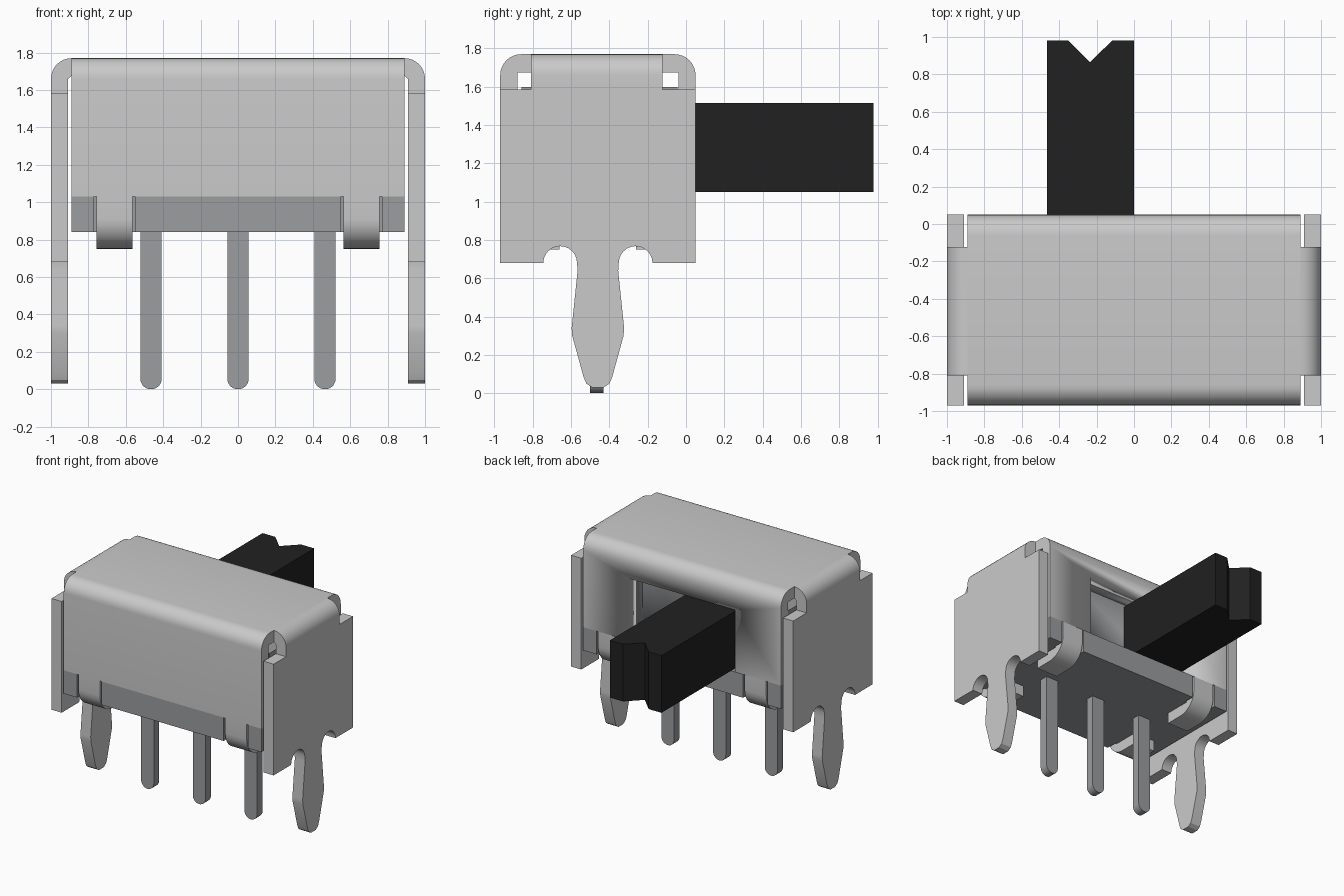
import bpy, bmesh, math

if "Cube" in bpy.data.objects:
    bpy.data.objects.remove(bpy.data.objects["Cube"])

def material(name, r, g, b):
    m = bpy.data.materials.new(name)
    m.diffuse_color = (r, g, b, 1)
    m.use_nodes = True
    m.node_tree.nodes["Principled BSDF"].inputs["Base Color"].default_value = m.diffuse_color
    return m

METAL = material("light metal", 0.59, 0.59, 0.59)
GREY = material("mid grey", 0.33, 0.34, 0.35)
BLACK = material("black plastic", 0.015, 0.015, 0.015)
YC = -0.46                      # middle of the housing in y
Y0, Y1 = -0.97, 0.05            # housing front and back
T = 0.09                        # sheet thickness

def extrude(name, profile, axis, lo, hi, mat):
    """Extrude a 2D outline along an axis (x: yz, y: xz, z: xy)."""
    place = {"x": lambda u, v, t: (t, u, v),
             "y": lambda u, v, t: (u, t, v),
             "z": lambda u, v, t: (u, v, t)}[axis]
    bm = bmesh.new()
    a = [bm.verts.new(place(u, v, lo)) for u, v in profile]
    b = [bm.verts.new(place(u, v, hi)) for u, v in profile]
    n = len(a)
    bm.faces.new(a)
    bm.faces.new(b[::-1])
    for i in range(n):
        bm.faces.new((a[i], b[i], b[(i + 1) % n], a[(i + 1) % n]))
    bmesh.ops.recalc_face_normals(bm, faces=bm.faces)
    me = bpy.data.meshes.new(name)
    bm.to_mesh(me)
    bm.free()
    ob = bpy.data.objects.new(name, me)
    bpy.context.collection.objects.link(ob)
    me.materials.append(mat)
    bpy.ops.object.select_all(action="DESELECT")
    ob.select_set(True)
    bpy.context.view_layer.objects.active = ob
    bpy.ops.object.shade_smooth_by_angle(angle=math.radians(28))
    return ob

def box(name, x0, x1, y0, y1, z0, z1, mat):
    return extrude(name, [(x0, y0), (x1, y0), (x1, y1), (x0, y1)], "z", z0, z1, mat)

def arc(cx, cy, r, a0, a1, n=8):
    return [(cx + r * math.cos(math.radians(a0 + (a1 - a0) * i / n)),
             cy + r * math.sin(math.radians(a0 + (a1 - a0) * i / n))) for i in range(n + 1)]

def cut(ob, cutter):
    cutter.hide_render = True
    cutter.hide_viewport = False
    cutter.display_type = "WIRE"
    m = ob.modifiers.new("cut", "BOOLEAN")
    m.operation, m.solver, m.object = "DIFFERENCE", "EXACT", cutter
    # bake the cut, then discard the cutter
    bpy.ops.object.select_all(action="DESELECT")
    ob.select_set(True)
    bpy.context.view_layer.objects.active = ob
    bpy.ops.object.modifier_apply(modifier=m.name)
    bpy.data.objects.remove(cutter)

# Folded sheet shell: front wall, roof, back wall
R = 0.11
outline = [(Y0, 1.03)] + arc(Y0 + R, 1.77 - R, R, 180, 90) + arc(Y1 - R, 1.77 - R, R, 90, 0)
outline += [(Y1, 1.03), (Y1 - T, 1.03), (Y1 - T, 1.675), (Y0 + T, 1.675), (Y0 + T, 1.03)]
shell = extrude("shell", outline, "x", -0.89, 0.89, METAL)
cut(shell, box("window_cutter", -0.475, 0.475, -0.1, 0.15, 0.9, 1.535, METAL))

# Retaining tabs curled under the base
for face, s in (("front", 1), ("back", -1)):
    y = Y0 if s == 1 else Y1
    ro, ri = 0.16, 0.07
    j = [(0, 1.03)] + arc(ro, 0.75 + ro, ro, 180, 270) + [(0.31, 0.75), (0.31, 0.84)]
    j += arc(ro, 0.75 + ro, ri, 270, 180) + [(T, 1.03)]
    for side, x in (("left", -0.66), ("right", 0.66)):
        extrude(f"{face}_{side}_tab", [(y + s * u, v) for u, v in j], "x",
                x - 0.097, x + 0.097, METAL)

# Side plates with mounting legs, and the bends joining them to the roof
half = [(0.51, 1.585), (0.51, 0.68)]
half += arc(0.197, 0.68, 0.088, 0, 180, 12)
half += [(0.106, 0.64), (0.137, 0.34), (0.134, 0.30), (0.075, 0.085), (0.06, 0.05), (0.03, 0.03)]
plate = [(YC + u, v) for u, v in half]
plate += [(YC - u, v) for u, v in reversed(half)]
for side, s in (("left", -1), ("right", 1)):
    extrude(f"{side}_side_plate", plate, "x", s * 0.908, s * 1.0, METAL)
    bend = [(0.89, 1.77)] + arc(1.0 - R, 1.77 - R, R, 90, 0)[1:]
    bend += [(1.0, 1.585), (0.908, 1.585), (0.908, 1.66), (0.89, 1.675)]
    extrude(f"{side}_bend", [(s * u, v) for u, v in bend], "y", -0.81, -0.122, METAL)

# Base plate with notches for the tabs
edge = [(0.89, 0.51), (0.77, 0.51), (0.77, 0.42), (0.55, 0.42), (0.55, 0.51)]
edge += [(-x, y) for x, y in reversed(edge)]
edge += [(-x, -y) for x, y in edge]
extrude("base", [(x, YC + y) for x, y in edge], "z", 0.84, 1.03, GREY)

# Inner body with a recessed slot behind the window
body = box("inner_body", -0.885, 0.885, -0.86, -0.045, 1.03, 1.6, GREY)
cut(body, box("slot_cutter", -0.475, 0.475, -0.12, 0.1, 1.0, 1.535, GREY))

# Sliding knob with a notched end
extrude("knob", [(-0.465, -0.13), (0, -0.13), (0, 0.98), (-0.118, 0.98),
                 (-0.235, 0.865), (-0.35, 0.98), (-0.465, 0.98)], "z", 1.05, 1.515, BLACK)

# Contact pins with rounded tips
for i, x in enumerate((-0.465, 0, 0.465)):
    pin = [(x - 0.057, 0.85)] + arc(x, 0.057, 0.057, 180, 360, 14) + [(x + 0.057, 0.85)]
    extrude(f"pin_{i + 1}", pin, "y", -0.5, -0.43, GREY)
